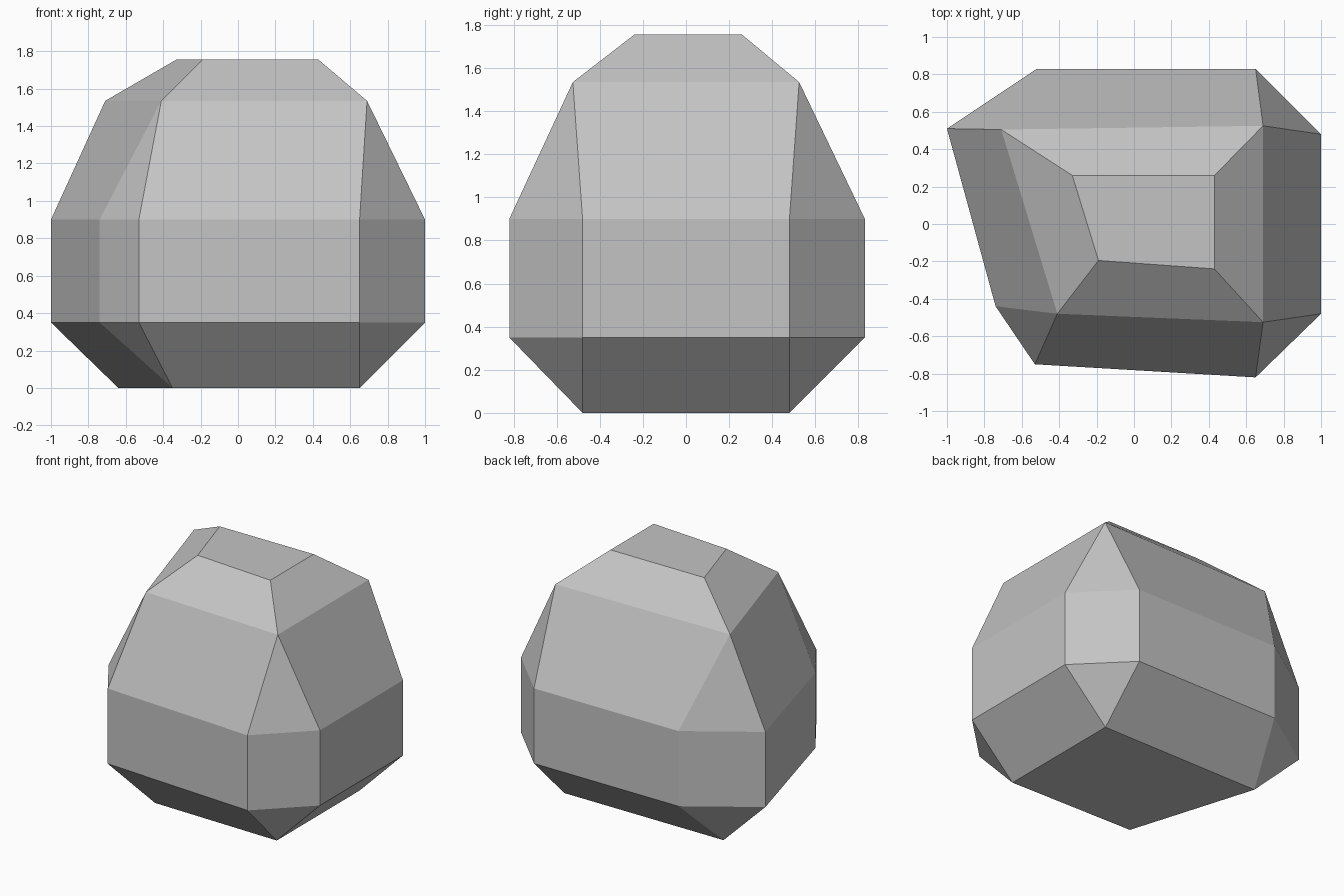
import bpy
import bmesh

cube = bpy.data.objects.get("Cube")
if cube:
    bpy.data.objects.remove(cube, do_unlink=True)

# Plain grey stone
stone = bpy.data.materials.new("stone_grey")
stone.use_nodes = True
grey = (0.55, 0.55, 0.55, 1)
stone.diffuse_color = grey
stone.node_tree.nodes["Principled BSDF"].inputs["Base Color"].default_value = grey


def doubled(corners):
    """Repeat each corner so a four-sided ring matches the eight-sided waist."""
    return [c for c in corners for _ in range(2)]


# Outlines run anticlockwise, each starting at the back left corner
base = doubled([(0.65, 0.48), (-0.64, 0.48), (-0.35, -0.46), (0.65, -0.48)])
waist = [(1, 0.48), (0.65, 0.83), (-0.52, 0.83), (-1, 0.51),
         (-0.74, -0.44), (-0.53, -0.75), (0.65, -0.82), (1, -0.48)]
shoulder = doubled([(0.69, 0.525), (-0.71, 0.505), (-0.41, -0.48), (0.69, -0.525)])
crown = doubled([(0.43, 0.26), (-0.33, 0.26), (-0.19, -0.195), (0.43, -0.24)])
layers = [(0, base), (0.35, waist), (0.9, waist), (1.535, shoulder), (1.755, crown)]

# Boulder: stack the outlines, skin them, then merge the repeated corners
bm = bmesh.new()
rings = [[bm.verts.new((x, y, z)) for x, y in outline] for z, outline in layers]
for low, high in zip(rings, rings[1:]):
    for i in range(len(low)):
        j = (i + 1) % len(low)
        bm.faces.new((low[i], low[j], high[j], high[i]))
bm.faces.new(rings[0][::-1])
bm.faces.new(rings[-1])
bmesh.ops.remove_doubles(bm, verts=bm.verts[:], dist=0.001)
bmesh.ops.recalc_face_normals(bm, faces=bm.faces[:])

mesh = bpy.data.meshes.new("boulder")
bm.to_mesh(mesh)
bm.free()
mesh.materials.append(stone)
bpy.context.collection.objects.link(bpy.data.objects.new("boulder", mesh))
